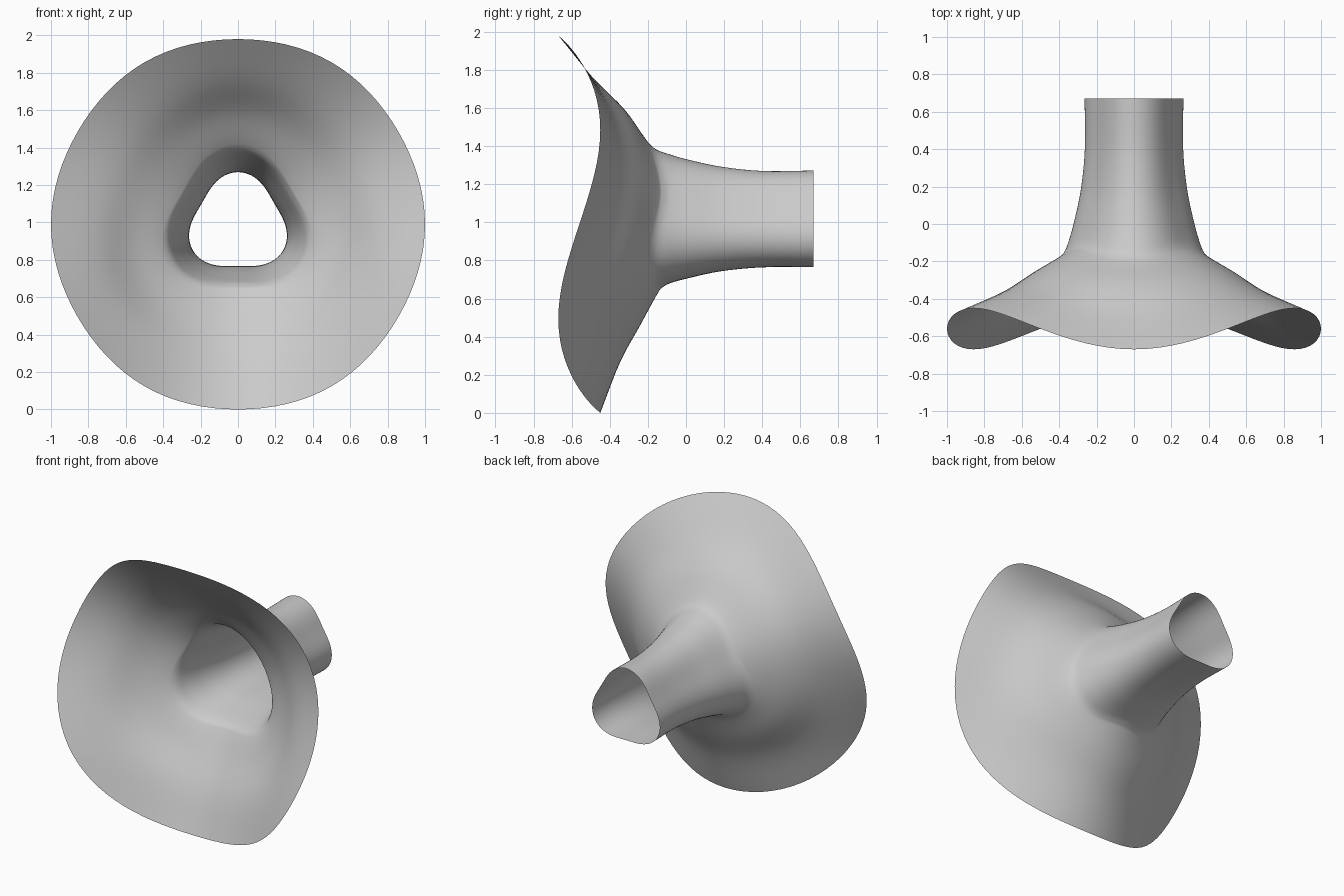
import bpy
import bmesh
from math import cos, sin, pi, hypot

default = bpy.data.objects.get("Cube")
if default:
    bpy.data.objects.remove(default, do_unlink=True)

SEGMENTS = 96
STEPS = 5
CENTRE_Z = 0.99

# Rings from pipe end to rim: mean y, mean radius, three-lobed wave in y, in radius
RINGS = [
    (0.67, 0.253, 0, 0.029),
    (0.40, 0.253, 0, 0.027),
    (0.18, 0.275, 0, 0.028),
    (0.00, 0.314, 0, 0.028),
    (-0.09, 0.340, -0.005, 0.030),
    (-0.14, 0.362, -0.02, 0.033),
    (-0.17, 0.390, -0.03, 0.042),
    (-0.28, 0.565, -0.04, 0.035),
    (-0.417, 0.748, -0.072, 0.024),
    (-0.56, 0.995, -0.11, 0),
]


def smooth_profile(rings):
    """Interpolate the rings with a chord-length cubic spline."""
    t = [0]
    for a, b in zip(rings, rings[1:]):
        t.append(t[-1] + hypot(b[0] - a[0], b[1] - a[1]))
    last = len(rings) - 1

    def slope(i, k):
        lo, hi = max(i - 1, 0), min(i + 1, last)
        return (rings[hi][k] - rings[lo][k]) / (t[hi] - t[lo])

    result = []
    for i in range(last):
        h = t[i + 1] - t[i]
        for s in range(STEPS):
            u = s / STEPS
            w = u * u * (3 - 2 * u)
            result.append([
                (1 - w) * rings[i][k] + w * rings[i + 1][k]
                + h * u * (1 - u) * ((1 - u) * slope(i, k) - u * slope(i + 1, k))
                for k in range(4)])
    result.append(list(rings[last]))
    return result


def ring_verts(bm, ring):
    """One closed ring, rounded-triangular with a lobe at the top."""
    y, radius, wave_y, wave_r = ring
    verts = []
    for i in range(SEGMENTS):
        angle = 2 * pi * i / SEGMENTS
        lobe = cos(3 * (angle - pi / 2))
        r = radius + wave_r * lobe
        # Slight six-fold trim of the wide rim
        r += 0.005 * radius ** 4 * cos(6 * angle)
        verts.append(bm.verts.new((r * cos(angle), y + wave_y * lobe,
                                   CENTRE_Z + r * sin(angle))))
    return verts


# Open flared horn and pipe as one skin
bm = bmesh.new()
loops = [ring_verts(bm, ring) for ring in smooth_profile(RINGS)]
for a, b in zip(loops, loops[1:]):
    for i in range(SEGMENTS):
        j = (i + 1) % SEGMENTS
        bm.faces.new((a[i], a[j], b[j], b[i]))
bm.normal_update()
# Outward normals
side = max(bm.faces, key=lambda f: f.calc_center_median().y
           + f.calc_center_median().x * 0.1)
if side.normal.x * side.calc_center_median().x < 0:
    bmesh.ops.reverse_faces(bm, faces=bm.faces[:])

mesh = bpy.data.meshes.new("flared_horn")
bm.to_mesh(mesh)
bm.free()
horn = bpy.data.objects.new("flared_horn", mesh)
bpy.context.collection.objects.link(horn)

bpy.ops.object.select_all(action='DESELECT')
horn.select_set(True)
bpy.context.view_layer.objects.active = horn
bpy.ops.object.shade_smooth_by_angle()
